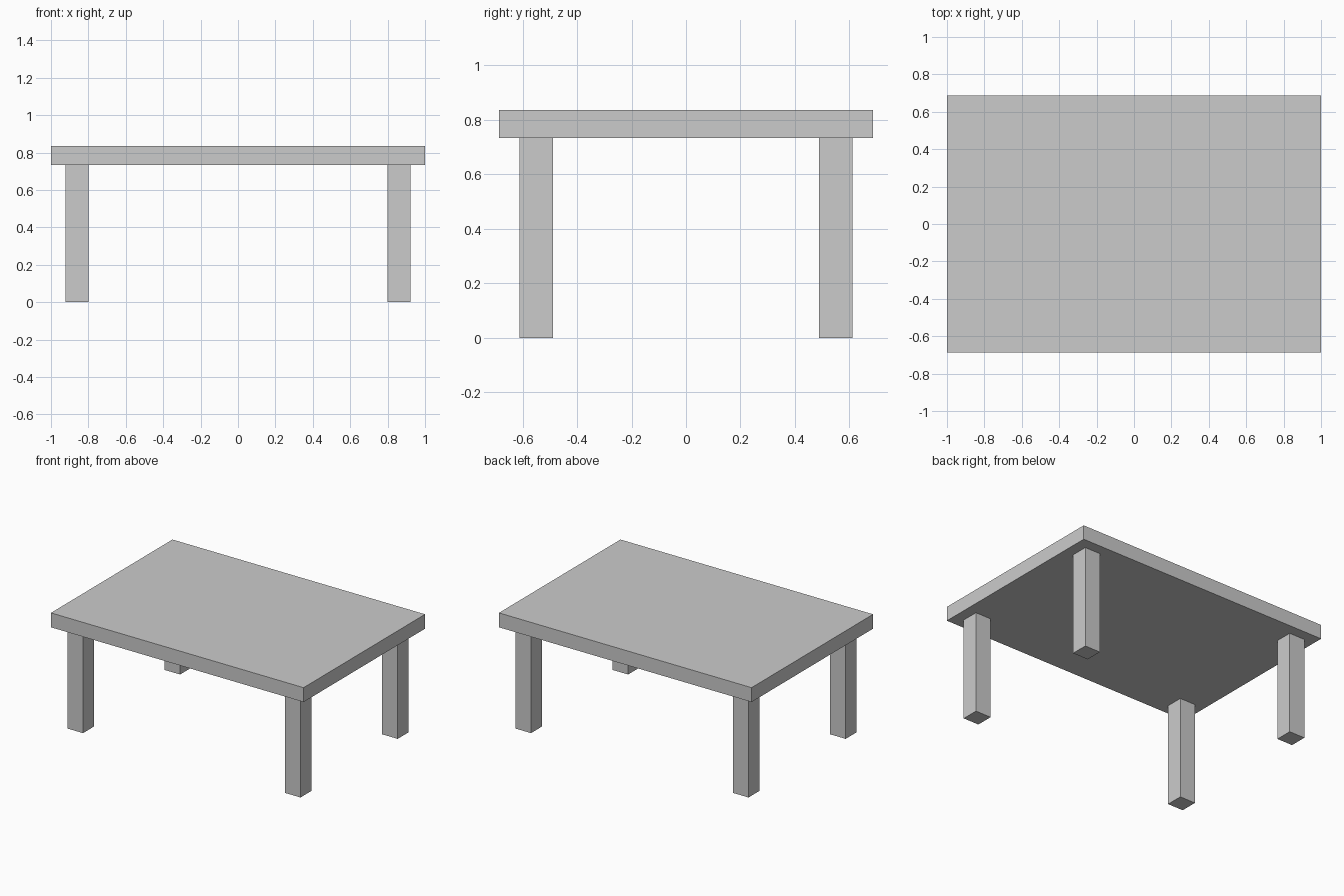
import bpy

if "Cube" in bpy.data.objects:
    bpy.data.objects.remove(bpy.data.objects["Cube"])


def box(name, low, high):
    """Add a box spanning two opposite corners."""
    centre = [(a + b) / 2 for a, b in zip(low, high)]
    size = [b - a for a, b in zip(low, high)]
    bpy.ops.mesh.primitive_cube_add(size=1, location=centre)
    obj = bpy.context.object
    obj.name = name
    obj.scale = size
    bpy.ops.object.transform_apply(location=False, rotation=False, scale=True)
    return obj


UNDERSIDE = 0.733
TOP = 0.836

# Tabletop slab
box("tabletop", (-1, -0.687, UNDERSIDE), (1, 0.687, TOP))

# Four square legs, set in from the corners
LEG = 0.123
LEG_X, LEG_Y = 0.861, 0.549
for side, sx in (("left", -1), ("right", 1)):
    for end, sy in (("front", -1), ("back", 1)):
        x, y, h = sx * LEG_X, sy * LEG_Y, LEG / 2
        box(f"{end}_{side}_leg", (x - h, y - h, 0), (x + h, y + h, UNDERSIDE))
